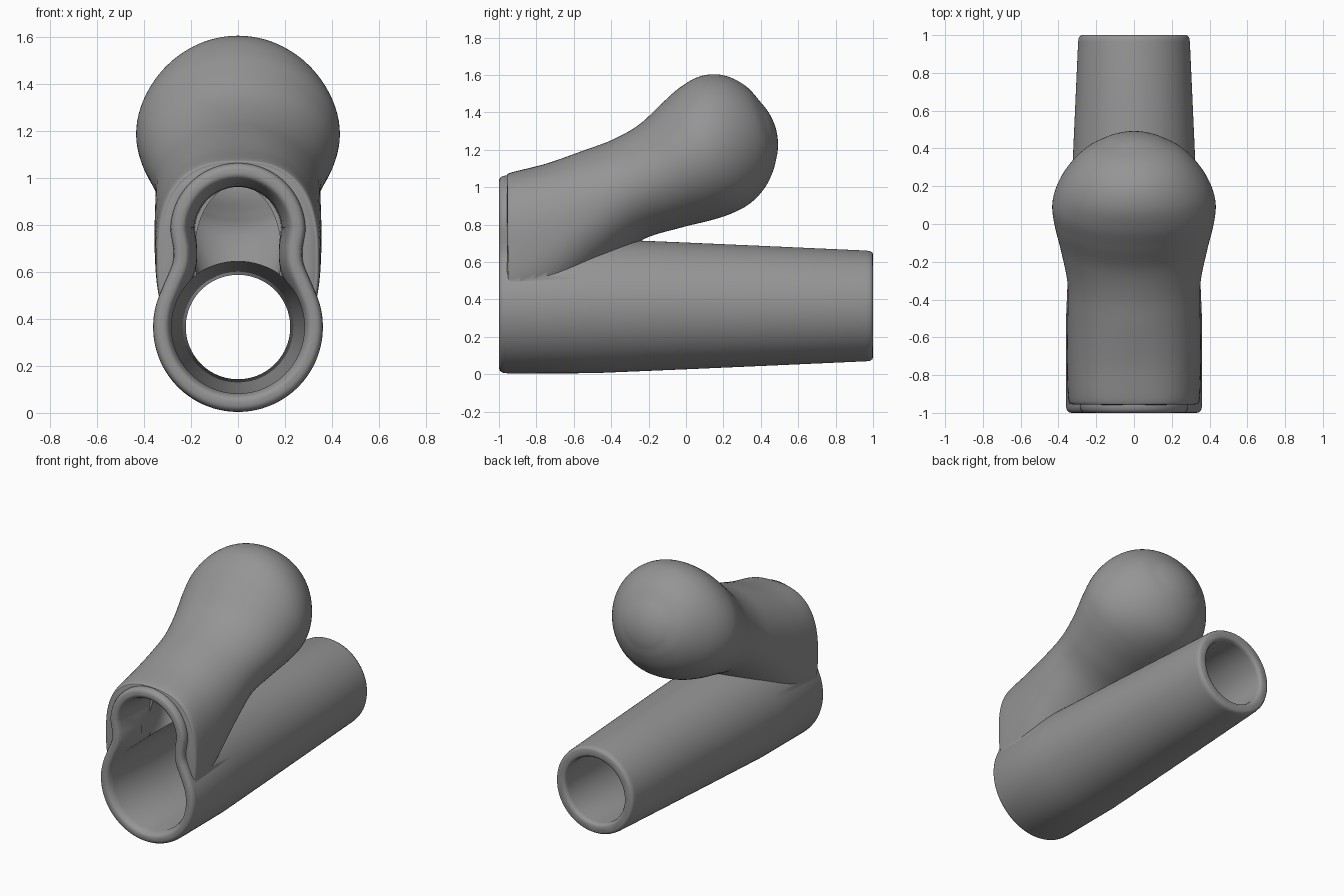
import bpy, bmesh, math
from mathutils import Vector

if "Cube" in bpy.data.objects:
    bpy.data.objects.remove(bpy.data.objects["Cube"])

N = 96


def loft(name, rings):
    """Solid from a list of equal-length closed rings, capped at both ends."""
    bm = bmesh.new()
    vs = [[bm.verts.new(p) for p in r] for r in rings]
    n = len(rings[0])
    for a, b in zip(vs, vs[1:]):
        for i in range(n):
            j = (i + 1) % n
            bm.faces.new((a[i], a[j], b[j], b[i]))
    bm.faces.new(vs[0])
    bm.faces.new(vs[-1])
    bmesh.ops.recalc_face_normals(bm, faces=bm.faces)
    me = bpy.data.meshes.new(name)
    bm.to_mesh(me)
    bm.free()
    ob = bpy.data.objects.new(name, me)
    bpy.context.collection.objects.link(ob)
    return ob


def boolean(target, other, op):
    m = target.modifiers.new(op, 'BOOLEAN')
    m.operation, m.object, m.solver = op, other, 'EXACT'
    bpy.context.view_layer.objects.active = target
    bpy.ops.object.modifier_apply(modifier=m.name)
    bpy.data.objects.remove(other, do_unlink=True)


def spline(pts, steps):
    """Catmull-Rom interpolation of equal-length tuples."""
    P = [Vector(p) for p in pts]
    P = [2 * P[0] - P[1]] + P + [2 * P[-1] - P[-2]]
    out = []
    for a, b, c, d in zip(P, P[1:], P[2:], P[3:]):
        for s in range(steps):
            t = s / steps
            out.append(0.5 * (2 * b + (c - a) * t + (2 * a - 5 * b + 4 * c - d) * t * t
                              + (3 * b - a - 3 * c + d) * t ** 3))
    return out + [P[-2]]


def tube(name, prof):
    """Round tube along y from (y, radius) pairs."""
    ang = [2 * math.pi * (i + .5) / N for i in range(N)]
    return loft(name, [[(r * math.cos(a), y, .365 + r * math.sin(a)) for a in ang]
                       for y, r in prof])


def section(top, bot, w, e):
    """Superellipse ring between a top and a bottom (y, z) point."""
    c, h = (top + bot) / 2, (top - bot) / 2
    ring = []
    for i in range(N):
        a = 2 * math.pi * i / N
        ca, sa = math.cos(a), math.sin(a)
        u = math.copysign(abs(ca) ** (2 / e), ca)
        v = math.copysign(abs(sa) ** (2 / e), sa)
        p = c + h * v
        ring.append((w * u, p.x, p.y))
    return ring


def pouch(name, secs):
    """Loft through (top y, z, bottom y, z, half width, exponent), then dome the tip."""
    S = [(Vector((s[0], s[1])), Vector((s[2], s[3])), s[4], s[5])
         for s in ([*a] for a in spline(secs, 8))]
    rings = [section(*s) for s in S]
    top, bot, w, e = S[-1]
    c, h = (top + bot) / 2, (top - bot) / 2
    d = Vector((h.y, -h.x)) * .22
    for k in (.8, .6, .4, .2, .03):
        m = c + d * (1 - k * k)
        rings.append(section(m + h * k, m - h * k, w * k, e))
    return loft(name, rings)


# keyhole outline of the front mouth: big circle below, small circle above, soft waist
def arc(cz, r, a0, a1, n):
    return [(r * math.cos(math.radians(a0 + (a1 - a0) * i / n)),
             cz + r * math.sin(math.radians(a0 + (a1 - a0) * i / n))) for i in range(n + 1)]


half = (arc(.365, .36, -90, 22, 36)
        + [tuple(p) for p in spline([(.315, .545), (.278, .635), (.274, .70)], 5)]
        + arc(.775, .287, 0, 90, 24))
outline = [Vector(p) for p in half + [(-x, z) for x, z in half[-2:0:-1]]]


def mouth(name, prof):
    """Loft of the keyhole outline from (y, inset) pairs."""
    rings, n = [], len(outline)
    for y, off in prof:
        ring = []
        for i, p in enumerate(outline):
            t = (outline[(i + 1) % n] - outline[i - 1]).normalized()
            ring.append((p.x - t.y * off, y, p.y + t.x * off))
        rings.append(ring)
    return loft(name, rings)


# bulb sections, shared by the outer skin and (shrunk) by the cavity
bulb = [(-.13, 1.447, .14, .825, .422, 2),
        (-.03, 1.535, .25, .862, .432, 2),
        (.08, 1.594, .345, .915, .400, 2),
        (.20, 1.598, .42, .995, .335, 2),
        (.32, 1.540, .465, 1.085, .250, 2),
        (.42, 1.430, .487, 1.170, .145, 2)]


def shrunk(s, k=.83, y=.07, z=1.2):
    return (y + (s[0] - y) * k, z + (s[1] - z) * k,
            y + (s[2] - y) * k, z + (s[3] - z) * k, s[4] * k, s[5])


# outer skin: straight tapering tube, keyhole rim, side pouch
body = tube("branching_tube", [(-.98, .352), (-.955, .361), (-.5, .36), (0, .339), (.5, .317),
                               (.965, .296), (.985, .293), (.996, .286), (1, .275)])
boolean(body, mouth("rim", [(-1, .03), (-.998, .019), (-.991, .009), (-.98, .003),
                            (-.965, 0), (-.93, .001), (-.85, .006)]), 'UNION')
boolean(body, pouch("pouch", [
    (-.957, 1.058, -.955, .27, .325, 2.5),
    (-.935, 1.078, -.92, .24, .348, 2.6),
    (-.75, 1.125, -.70, .36, .355, 2.4),
    (-.55, 1.195, -.45, .56, .352, 2.1),
    (-.39, 1.255, -.24, .715, .352, 2),
    (-.25, 1.335, -.04, .78, .385, 2)] + bulb), 'UNION')

# hollow interior: straight bore, keyhole mouth, pouch cavity
boolean(body, tube("bore", [(-1.1, .282), (-.5, .284), (0, .265), (.5, .243), (.97, .222),
                            (.985, .225), (.996, .232), (1, .243), (1.05, .27)]), 'DIFFERENCE')
boolean(body, mouth("mouth_cut", [(-1.05, .02), (-1, .045), (-.997, .055), (-.99, .063), (-.97, .072),
                                  (-.92, .088), (-.85, .099), (-.7, .103)]), 'DIFFERENCE')
boolean(body, pouch("cavity", [
    (-.80, .955, -.80, .35, .18, 2),
    (-.66, .98, -.62, .42, .19, 2),
    (-.52, 1.07, -.44, .58, .23, 2),
    (-.36, 1.18, -.24, .77, .28, 2),
    (-.22, 1.27, -.06, .84, .315, 2)] + [shrunk(s) for s in bulb]), 'DIFFERENCE')

# dark grey finish
mat = bpy.data.materials.new("dark_grey")
mat.diffuse_color = (.3, .3, .3, 1)
mat.use_nodes = True
mat.node_tree.nodes["Principled BSDF"].inputs["Base Color"].default_value = mat.diffuse_color
body.data.materials.clear()
body.data.materials.append(mat)

bpy.ops.object.select_all(action='DESELECT')
body.select_set(True)
bpy.context.view_layer.objects.active = body
bpy.ops.object.shade_smooth_by_angle(angle=math.radians(50))
